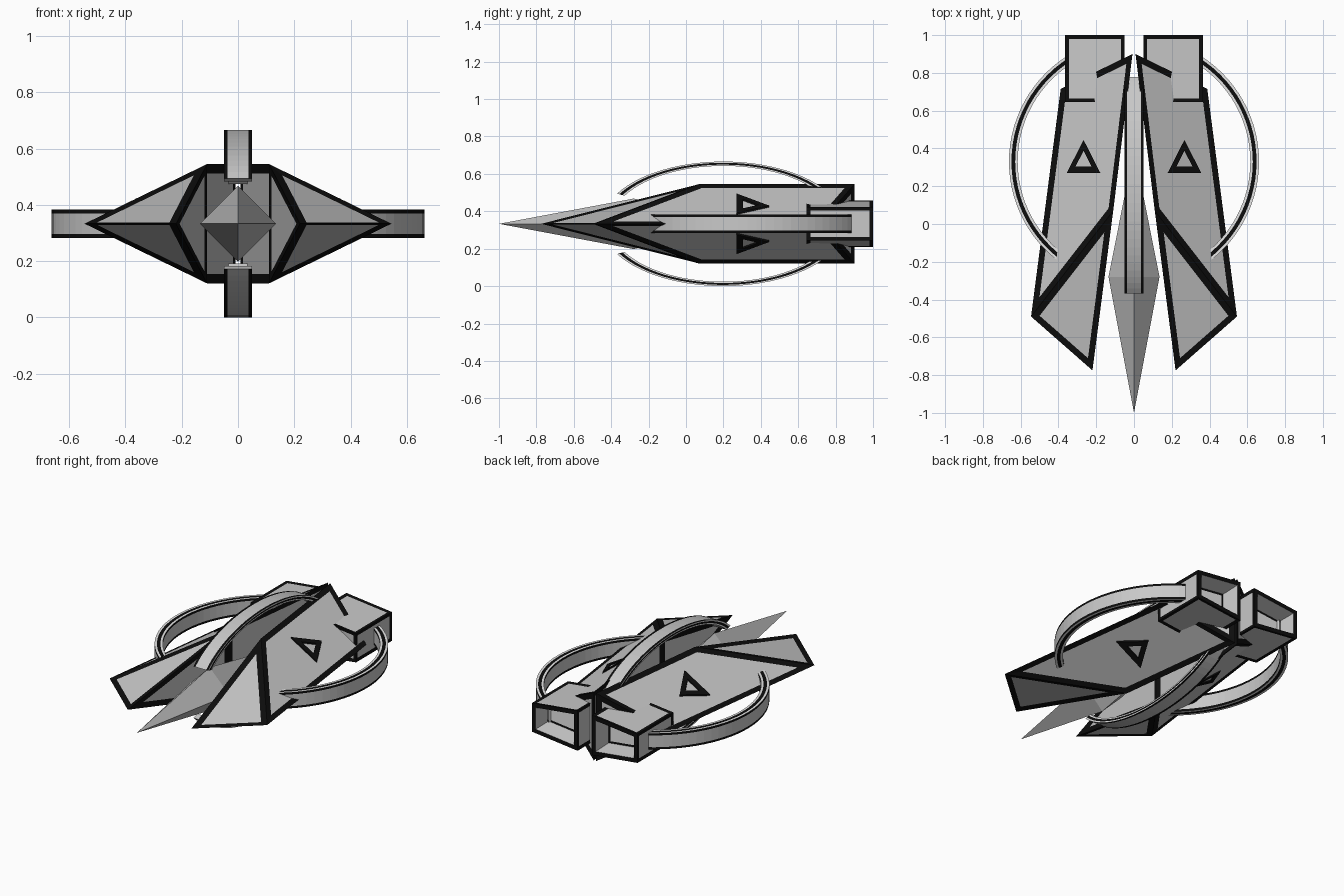
import bpy, bmesh, math
from mathutils import Vector

if "Cube" in bpy.data.objects:
    bpy.data.objects.remove(bpy.data.objects["Cube"])

ZC = 0.333  # height of the horizontal symmetry plane


def material(name, v):
    m = bpy.data.materials.new(name)
    m.diffuse_color = (v, v, v, 1)
    m.use_nodes = True
    m.node_tree.nodes["Principled BSDF"].inputs["Base Color"].default_value = m.diffuse_color
    return m


GREY, BLACK, GEM, WHITE = range(4)
MATS = [material("hull grey", 0.58), material("black trim", 0.004),
        material("nose grey", 0.48), material("pale edge", 0.8)]


def finish(bm, name):
    me = bpy.data.meshes.new(name)
    bm.to_mesh(me)
    bm.free()
    for m in MATS:
        me.materials.append(m)
    ob = bpy.data.objects.new(name, me)
    bpy.context.collection.objects.link(ob)
    return ob


def solid(verts, faces):
    bm = bmesh.new()
    vs = [bm.verts.new(v) for v in verts]
    for f in faces:
        bm.faces.new([vs[i] for i in f])
    bmesh.ops.recalc_face_normals(bm, faces=bm.faces)
    return bm


def trim(bm, faces, width, depth=-0.005):
    """Black border round each face, panel slightly sunk."""
    rim = bmesh.ops.inset_individual(bm, faces=faces, thickness=width,
                                     depth=depth, use_even_offset=True)
    for f in rim["faces"]:
        f.material_index = BLACK


# Wedge hulls: inner wall, sloping top and bottom, pointed front
H = 0.212
def hull(s, name):
    v = [(.11, .07, H), (.11, .07, -H), (.22, -.775, 0), (.545, -.49, 0),
         (.388, .715, 0), (.008, .9, H), (.008, .9, -H)]
    bm = solid([(s * x, y, ZC + z) for x, y, z in v],
               [(0, 3, 4, 5), (1, 3, 4, 6), (0, 2, 3), (1, 2, 3),
                (0, 1, 2), (0, 1, 6, 5), (4, 5, 6)])
    trim(bm, bm.faces[:], 0.033)
    finish(bm, name)


# Triangle outline plates lying on the sloping hull faces
def marker(s, u, name):
    def lift(x, y, h):
        inner, outer = .118 - .123 * y, .482 - .13 * y
        z = H * (outer - x) / (outer - inner)
        return (s * x, y, ZC + u * (z + h))
    out = [(.178, .27), (.356, .27), (.267, .445)]
    inn = [(.225, .305), (.309, .305), (.267, .388)]
    v = [lift(x, y, h) for h in (-.004, .005) for x, y in out + inn]
    faces = []
    for i in range(3):
        j = (i + 1) % 3
        faces += [(i, j, j + 3, i + 3), (i + 6, j + 6, j + 9, i + 9),
                  (i, j, j + 6, i + 6), (i + 3, j + 3, j + 9, i + 9)]
    bm = solid(v, faces)
    for f in bm.faces:
        f.material_index = BLACK
    finish(bm, name)


# Tapered exhaust boxes with a recessed rear opening
def nozzle(s, name):
    sec = [(.05, -.125), (.365, -.09), (.365, .09), (.05, .125)]
    v = [(s * x, y, ZC + z) for y in (.645, 1.0) for x, z in sec]
    bm = solid(v, [(0, 1, 2, 3), (4, 5, 6, 7)] +
               [(i, (i + 1) % 4, (i + 1) % 4 + 4, i + 4) for i in range(4)])
    rear = max(bm.faces, key=lambda f: f.calc_center_median().y)
    trim(bm, [f for f in bm.faces if f is not rear], 0.02, -0.004)
    trim(bm, [rear], 0.025, 0)
    back = bmesh.ops.inset_individual(bm, faces=[rear], thickness=0.02,
                                      depth=-0.1, use_even_offset=True)
    for f in back["faces"]:
        f.material_index = GREY
    trim(bm, [rear], 0.012, 0)
    rear.material_index = WHITE
    finish(bm, name)


# Faceted arcs with black borders and pale edges
def arc(place, a0, a1, name, n=28):
    W, w, R = .05, .037, .93
    prof = [(1, -W), (1, -w), (1, w), (1, W), (.98, W), (.95, W),
            (R, W), (R, w), (R, -w), (R, -W), (.95, -W), (.98, -W)]
    cols = [BLACK, GREY, BLACK, WHITE, BLACK, WHITE] * 2
    bm = bmesh.new()
    rows = []
    for i in range(n + 1):
        a = math.radians(a0 + (a1 - a0) * i / n)
        rows.append([bm.verts.new(place(r * math.cos(a), r * math.sin(a), t))
                     for r, t in prof])
    for p, q in zip(rows, rows[1:]):
        for k in range(12):
            j = (k + 1) % 12
            bm.faces.new((p[k], p[j], q[j], q[k])).material_index = cols[k]
    bm.faces.new(rows[0])
    bm.faces.new(rows[-1])
    bmesh.ops.recalc_face_normals(bm, faces=bm.faces)
    finish(bm, name)


for s, side in ((1, "right"), (-1, "left")):
    hull(s, side + "_hull")
    nozzle(s, side + "_nozzle")
    for u, lev in ((1, "upper"), (-1, "lower")):
        marker(s, u, f"{side}_{lev}_triangle")
    arc(lambda c, d, t: (s * .662 * c, .33 + .662 * d, ZC + t),
        -54, 62, side + "_arc")

for u, lev in ((1, "upper"), (-1, "lower")):
    arc(lambda c, d, t: (t, .2 + .65 * c, ZC + u * .333 * d),
        27, 151, lev + "_arc")

# Long eight-sided-face nose crystal between the hulls
G = .135
bm = solid([(0, -1, ZC), (0, .4, ZC)] +
           [(x * G, -.28, ZC + z * G) for x, z in ((1, 0), (0, 1), (-1, 0), (0, -1))],
           [(e, 2 + i, 2 + (i + 1) % 4) for e in (0, 1) for i in range(4)])
for f in bm.faces:
    f.material_index = GEM
finish(bm, "nose_crystal")
